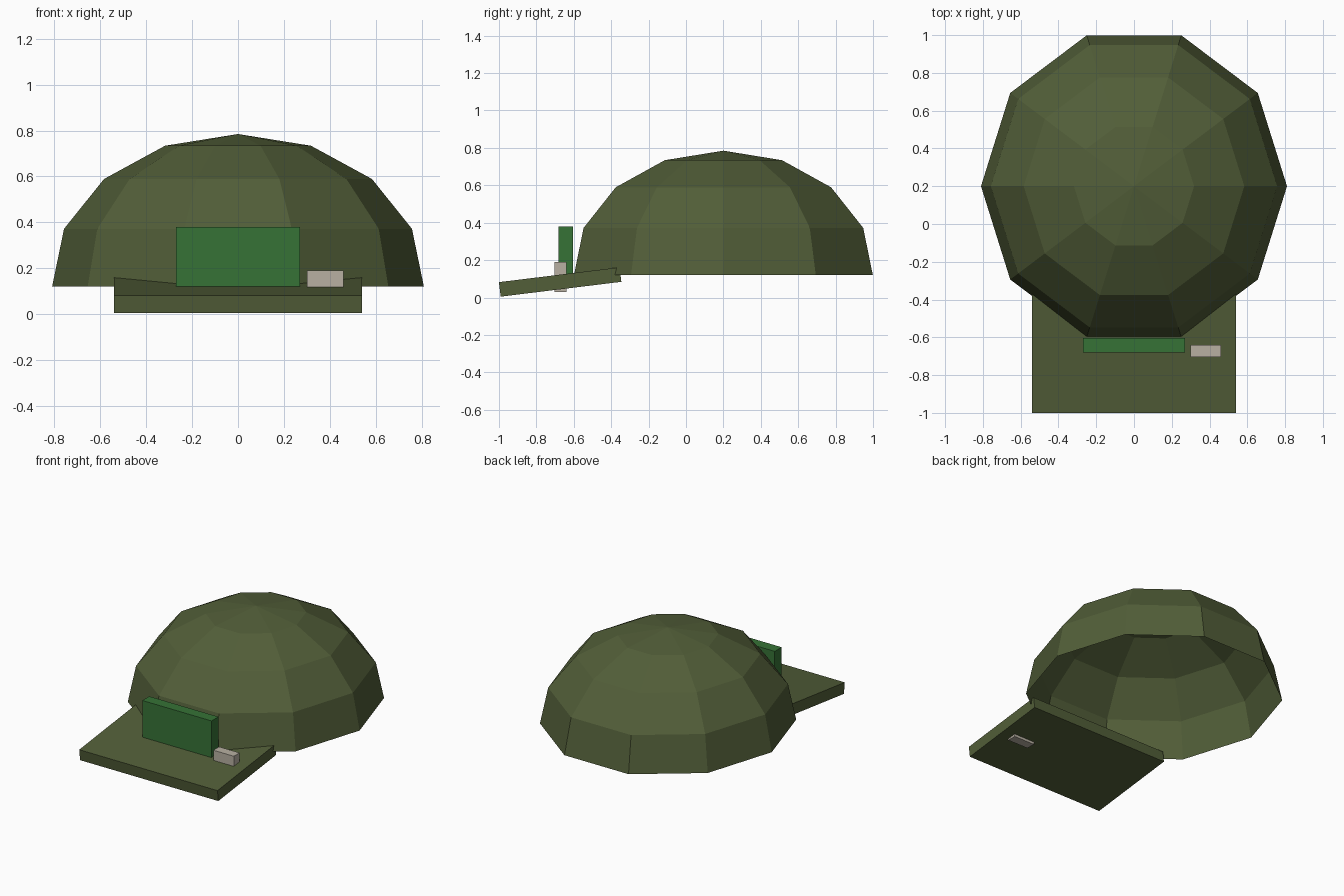
import bpy, bmesh, math
from mathutils import Matrix

cube = bpy.data.objects.get("Cube")
if cube:
    bpy.data.objects.remove(cube, do_unlink=True)


def material(name, rgb):
    mat = bpy.data.materials.new(name)
    mat.use_nodes = True
    mat.diffuse_color = (*rgb, 1)
    shader = next(n for n in mat.node_tree.nodes if n.type == 'BSDF_PRINCIPLED')
    shader.inputs["Base Color"].default_value = (*rgb, 1)
    return mat


def add_object(name, bm, mat):
    mesh = bpy.data.meshes.new(name)
    bm.to_mesh(mesh)
    bm.free()
    mesh.materials.append(mat)
    obj = bpy.data.objects.new(name, mesh)
    bpy.context.collection.objects.link(obj)
    return obj


def box(name, centre, size, mat, tilt=0):
    bm = bmesh.new()
    bmesh.ops.create_cube(bm, size=1, matrix=Matrix.Diagonal((*size, 1)))
    obj = add_object(name, bm, mat)
    obj.location = centre
    obj.rotation_euler.x = math.radians(tilt)
    return obj


olive = material("olive", (0.084, 0.112, 0.040))
green = material("green", (0.037, 0.171, 0.037))
beige = material("beige", (0.479, 0.434, 0.362))

# Crown: open ten-sided dome, slightly longer front to back
SIDES, CENTRE_Y, STRETCH = 10, 0.2, 1.037
profile = [(0.81, 0.12), (0.758, 0.372), (0.584, 0.589), (0.318, 0.734)]
bm = bmesh.new()
rings = []
for radius, z in profile:
    ring = []
    for i in range(SIDES):
        a = math.tau * i / SIDES
        ring.append(bm.verts.new((radius * math.cos(a),
                                  CENTRE_Y + STRETCH * radius * math.sin(a), z)))
    rings.append(ring)
apex = bm.verts.new((0, CENTRE_Y, 0.785))
for i in range(SIDES):
    j = (i + 1) % SIDES
    for low, high in zip(rings, rings[1:]):
        bm.faces.new((low[i], low[j], high[j], high[i]))
    bm.faces.new((rings[-1][i], rings[-1][j], apex))
add_object("crown", bm, olive)

# Peak sloping down to the front
box("peak", (0, -0.673, 0.083), (1.08, 0.65, 0.078), olive, tilt=7)

# Front panel and the small block beside it
box("front_panel", (0, -0.643, 0.24), (0.54, 0.077, 0.28), green)
box("side_block", (0.38, -0.672, 0.11), (0.16, 0.064, 0.16), beige)
